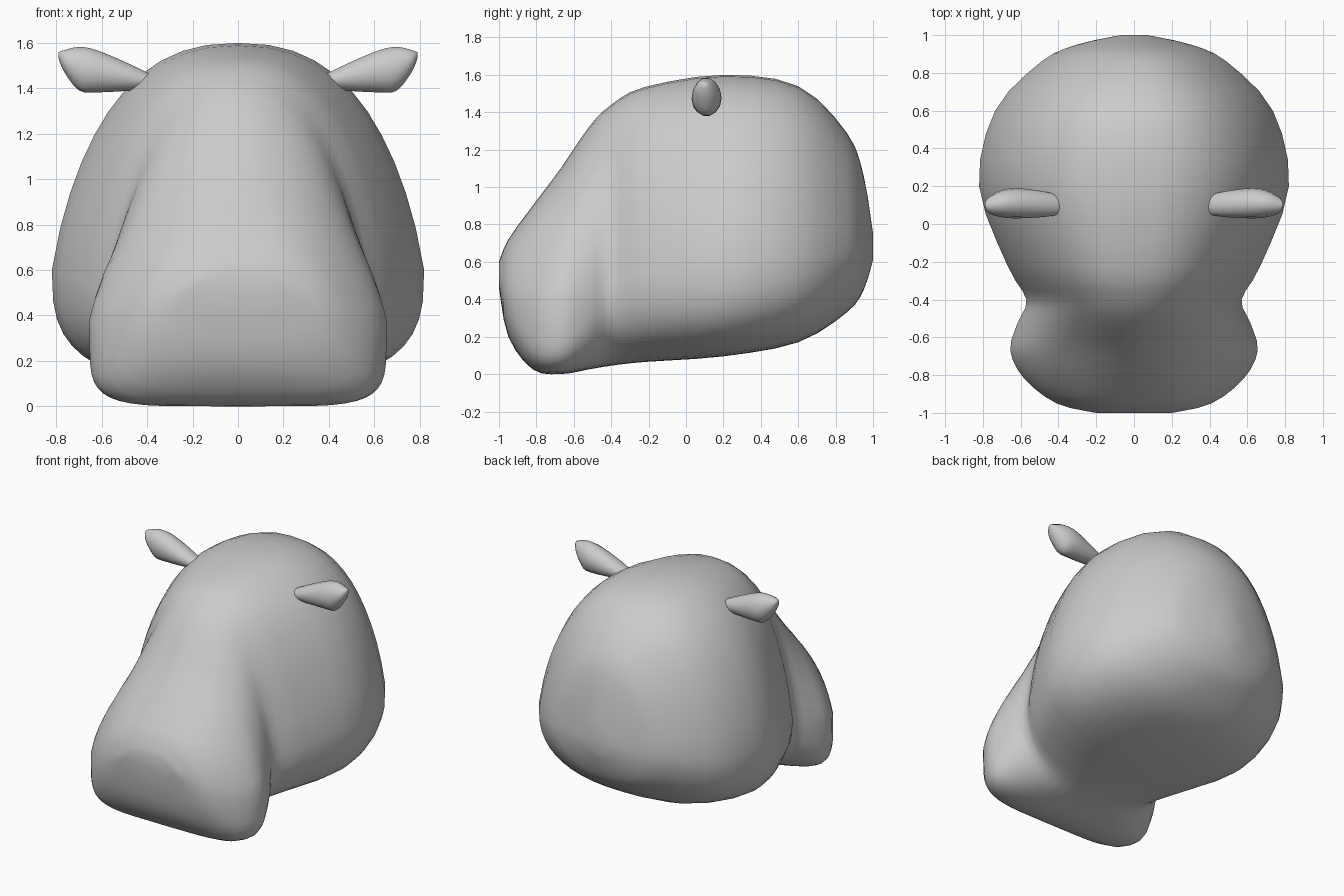
import bpy, bmesh
from math import sin, cos, pi

if "Cube" in bpy.data.objects:
    bpy.data.objects.remove(bpy.data.objects["Cube"])


def refine(keys, steps):
    """Smooth (Catmull-Rom) in-between rows for a few key rows."""
    out = []
    last = len(keys) - 1
    for i in range(last):
        p0, p1, p2, p3 = (keys[min(max(i + k, 0), last)] for k in (-1, 0, 1, 2))
        for s in range(steps):
            t = s / steps
            out.append([b + t * (c - a + t * (2*a - 5*b + 4*c - d + t * (3*b - a - 3*c + d))) / 2
                        for a, b, c, d in zip(p0, p1, p2, p3)])
    return out + [list(keys[-1])]


def loft(name, rings):
    """Skin a list of equal-length point rings and cap both ends."""
    bm = bmesh.new()
    rows = [[bm.verts.new(p) for p in r] for r in rings]
    n = len(rows[0])
    for a, b in zip(rows, rows[1:]):
        for i in range(n):
            j = (i + 1) % n
            bm.faces.new((a[i], a[j], b[j], b[i]))
    bm.faces.new(rows[0])
    bm.faces.new(rows[-1])
    bmesh.ops.recalc_face_normals(bm, faces=bm.faces)
    for f in bm.faces:
        f.smooth = True
    me = bpy.data.meshes.new(name)
    bm.to_mesh(me)
    bm.free()
    ob = bpy.data.objects.new(name, me)
    bpy.context.collection.objects.link(ob)
    return ob


def spow(v, e):
    return abs(v) ** e * (1 if v >= 0 else -1)


def oval(w, top, mid, bot, nu=2, nl=2, taper=0, n=44):
    """Egg-shaped section: separate roundness above and below its widest line."""
    pts = []
    for i in range(n):
        c, s = cos(2 * pi * i / n), sin(2 * pi * i / n)
        h, e = (top - mid, 2 / nu) if s >= 0 else (mid - bot, 2 / nl)
        v = spow(s, e)
        pts.append((w * spow(c, e) * (1 - taper * sin(pi / 2 * max(v, 0))), mid + h * v))
    return pts


# Head: y, top, bottom, half width, widest height, upper and lower roundness
head = [
    (-1.0, .6, .46, .2, .53, 2.2, 2.2),
    (-.95, .72, .2, .41, .43, 2.4, 3),
    (-.82, .9, .025, .58, .36, 2.1, 5),
    (-.67, 1.1, 0, .655, .38, 1.85, 5.5),
    (-.52, 1.32, .025, .615, .41, 1.95, 3.6),
    (-.4, 1.44, .045, .57, .48, 2.25, 2.6),
    (-.22, 1.535, .065, .67, .54, 2.35, 2.6),
    (.2, 1.6, .095, .82, .6, 2.35, 3),
    (.6, 1.54, .17, .735, .62, 2.3, 2.7),
    (.86, 1.29, .33, .49, .66, 2.1, 2.2),
    (.95, 1.06, .45, .3, .67, 2, 2),
    (1.0, .75, .61, .07, .68, 2, 2),
]
loft("head", [[(x, y, z) for x, z in oval(w, t, m, b, nu, nl, .13)]
              for y, t, b, w, m, nu, nl in refine(head, 3)])

# Ears: x, top, bottom, middle y, half depth
ear = [
    (.36, 1.45, 1.4, .1, .045),
    (.48, 1.51, 1.388, .105, .068),
    (.62, 1.57, 1.38, .11, .08),
    (.7, 1.585, 1.388, .108, .072),
    (.765, 1.57, 1.47, .1, .045),
    (.79, 1.56, 1.53, .1, .015),
]
for side, label in ((1, "right_ear"), (-1, "left_ear")):
    loft(label, [[(side * x, my + dy, z) for dy, z in oval(d, t, (t + b) / 2, b, n=14)]
                 for x, t, b, my, d in refine(ear, 3)])
